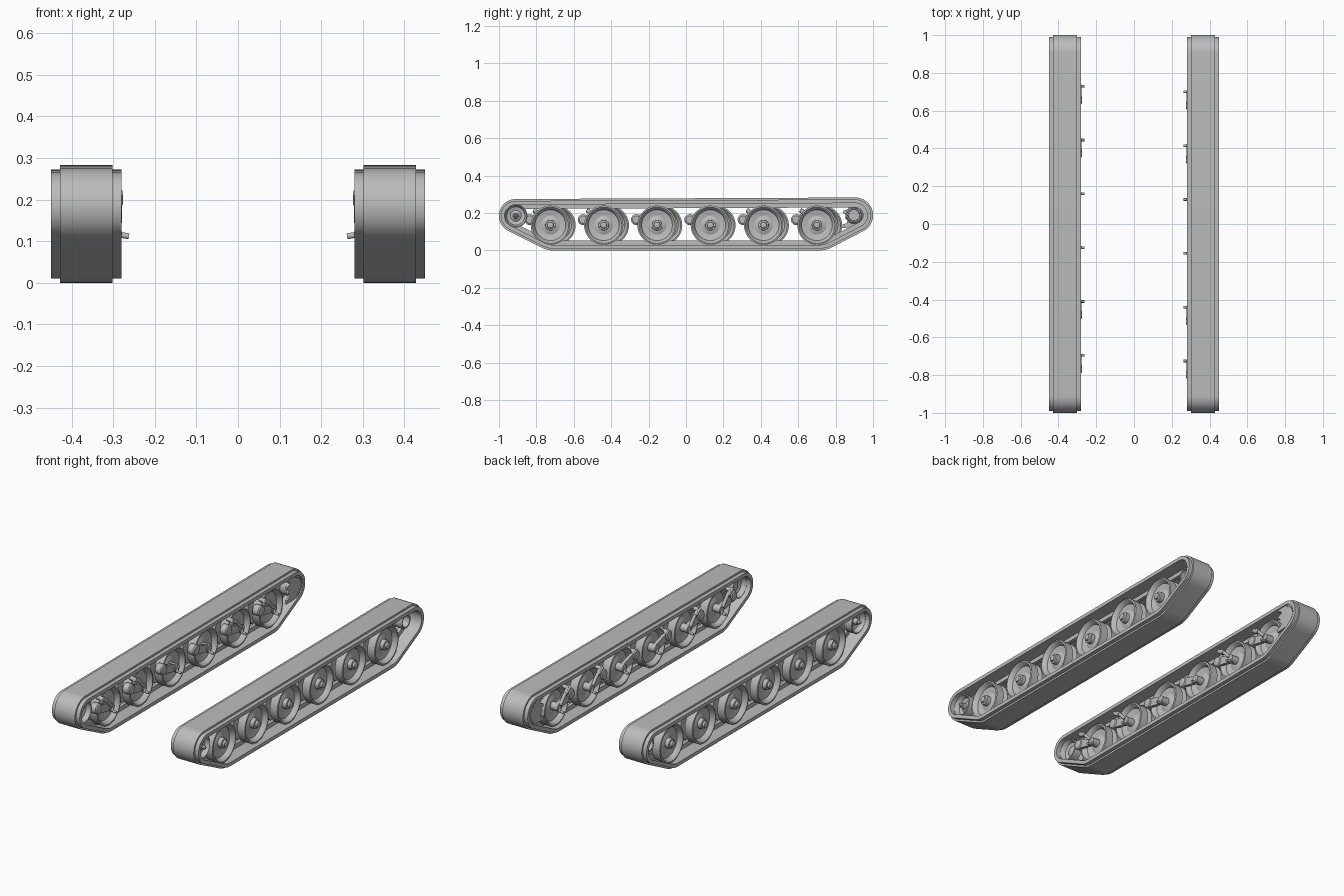
import bpy, bmesh, math
from mathutils import Vector, Matrix

cube = bpy.data.objects.get("Cube")
if cube:
    bpy.data.objects.remove(cube, do_unlink=True)

steel = bpy.data.materials.new("steel_grey")
steel.use_nodes = True
GREY = (0.5, 0.5, 0.5, 1)
steel.diffuse_color = GREY
steel.node_tree.nodes["Principled BSDF"].inputs["Base Color"].default_value = GREY

MID = 0.365                      # centre line of one track
DRIVE = (0.905, 0.188, 0.095)    # y, z, outer radius
IDLER = (-0.91, 0.185, 0.09)
ENDS = [DRIVE, IDLER, (-0.71, 0.135, 0.135), (0.715, 0.135, 0.135)]


def finish(name, bm, side):
    """Mirror to the wanted side, clean and link a mesh."""
    bmesh.ops.scale(bm, vec=(side, 1, 1), verts=bm.verts)
    bmesh.ops.remove_doubles(bm, verts=bm.verts, dist=1e-5)
    bmesh.ops.recalc_face_normals(bm, faces=bm.faces)
    mesh = bpy.data.meshes.new(name)
    bm.to_mesh(mesh)
    bm.free()
    mesh.materials.append(steel)
    ob = bpy.data.objects.new(name, mesh)
    bpy.context.collection.objects.link(ob)
    bpy.ops.object.select_all(action="DESELECT")
    ob.select_set(True)
    bpy.context.view_layer.objects.active = ob
    bpy.ops.object.shade_smooth_by_angle(angle=math.radians(32))
    return ob


def bridge(bm, rings, closed):
    """Join equal rings of points with quads."""
    rows = [[bm.verts.new(p) for p in ring] for ring in rings]
    pairs = list(zip(rows, rows[1:])) + ([(rows[-1], rows[0])] if closed else [])
    for a, b in pairs:
        for i in range(len(a)):
            j = (i + 1) % len(a)
            bm.faces.new((a[i], a[j], b[j], b[i]))
    return rows


def lathe(bm, profile, y, z, n=40):
    """Turn (x, radius) pairs about an axle along x."""
    rings = [[(x, y + r * math.cos(math.tau * i / n), z + r * math.sin(math.tau * i / n))
              for i in range(n)] for x, r in profile]
    rows = bridge(bm, rings, False)
    for row in (rows[0], rows[-1]):
        bm.faces.new(row)


def rod(bm, a, b, r, n=12):
    a, b = Vector(a), Vector(b)
    d = b - a
    m = Matrix.Translation((a + b) / 2) @ d.to_track_quat("Z", "Y").to_matrix().to_4x4()
    bmesh.ops.create_cone(bm, cap_ends=True, segments=n, radius1=r, radius2=r,
                          depth=d.length, matrix=m)


def prism(bm, outline, x0, x1):
    rows = bridge(bm, [[(x, y, z) for y, z in outline] for x in (x0, x1)], False)
    for row in rows:
        bm.faces.new(row)


def belt_point(angle, depth):
    """Point of the track loop facing an angle, sunk by a depth."""
    c, s = math.cos(angle), math.sin(angle)
    y, z, r = max(ENDS, key=lambda e: e[0] * c + e[1] * s + e[2])
    return y + c * (r - depth), z + s * (r - depth)


def track(side):
    # Belt section: raised outer pad, side flanges, inner guide ridge
    section = [(-.085, .01), (-.063, .01), (-.063, 0), (.063, 0), (.063, .01), (.085, .01),
               (.085, .03), (.01, .03), (.01, .053), (-.01, .053), (-.01, .03), (-.085, .03)]
    n = 120
    bm = bmesh.new()
    bridge(bm, [[(MID + x, *belt_point(math.tau * (i + .5) / n, d)) for i in range(n)]
                for x, d in section], True)
    finish("track_belt", bm, side)


# Half of a dished double wheel: x from the centre line, radius
DISC = [(.013, .03), (.013, .105), (.058, .105), (.06, .097), (.056, .092), (.034, .082),
        (.028, .05), (.034, .036), (.036, .028), (.058, .027), (.06, .018), (.07, .016), (.074, .008)]


def wheel(name, side, y, z, radius):
    k = radius / 0.105
    bm = bmesh.new()
    lathe(bm, [(MID + x, r * k) for x, r in DISC], y, z)
    lathe(bm, [(MID - x, r * k) for x, r in DISC[:9]], y, z)
    lathe(bm, [(MID - .02, .03 * k), (MID + .02, .03 * k)], y, z, 20)
    finish(name, bm, side)


def suspension(side, y, damped):
    z = 0.135
    py, pz = y - 0.11, 0.165
    # Swing arm: tapered capsule between wheel hub and pivot
    bm = bmesh.new()
    tilt = math.atan2(pz - z, py - y)
    outline = []
    for cy, cz, r, start in ((py, pz, .024, tilt - math.pi / 2), (y, z, .019, tilt + math.pi / 2)):
        outline += [(cy + r * math.cos(start + math.pi * i / 8),
                     cz + r * math.sin(start + math.pi * i / 8)) for i in range(9)]
    prism(bm, outline, .292, .310)
    finish("swing_arm", bm, side)
    # Axle, bearing boss at the pivot and end pin
    bm = bmesh.new()
    lathe(bm, [(.286, .016), (.286, .022), (.345, .022)], y, z, 20)
    lathe(bm, [(.284, .012), (.287, .024), (.293, .029), (.325, .029), (.332, .02)], py, pz, 24)
    rod(bm, (.262, y, .112), (.30, y, .118), .007)
    rod(bm, (.287, y, .112), (.30, y, z), .012)
    finish("arm_pivot_and_pin", bm, side)
    if damped:
        # Damper rod and its bump stop
        bm = bmesh.new()
        rod(bm, (.288, y - .005, z + .01), (.288, y - .065, .21), .009)
        rod(bm, (.288, y - .05, .192), (.288, y - .09, .216), .012)
        rod(bm, (.284, y - .08, .212), (.32, y - .08, .212), .012)
        finish("damper", bm, side)


def final_drive(side):
    y, z, r = DRIVE
    # Inner cover plate with a stepped, toothed edge
    bm = bmesh.new()
    outline = [belt_point(math.radians(a), .025) for a in range(-62, 91, 8)]
    outline += [(.855, .258), (.84, .24), (.862, .235), (.868, .222), (.842, .212), (.838, .2),
                (.858, .19), (.85, .172), (.866, .162), (.86, .145), (.838, .14), (.835, .12)]
    prism(bm, outline, .287, .298)
    finish("drive_cover_plate", bm, side)
    # Cover bolts
    bm = bmesh.new()
    for i in range(9):
        a = math.radians(-60 + 17 * i)
        by, bz = y + .056 * math.cos(a), z + .056 * math.sin(a)
        rod(bm, (.283, by, bz), (.302, by, bz), .004, 8)
    finish("cover_bolts", bm, side)
    # Hollow drive hub
    bm = bmesh.new()
    lathe(bm, [(.297, .046), (.34, .046), (.345, .041), (.40, .041), (.405, .038),
               (.405, .031), (.32, .029)], y - .007, z, 32)
    finish("drive_hub", bm, side)


for side in (1, -1):
    track(side)
    wheel("idler_wheel", side, IDLER[0], IDLER[1], .062)
    final_drive(side)
    for i in range(6):
        y = -0.725 + 0.285 * i + (0.03 if side < 0 else 0)
        wheel("road_wheel", side, y, .135, .105)
        suspension(side, y, i in (0, 1, 4, 5))
